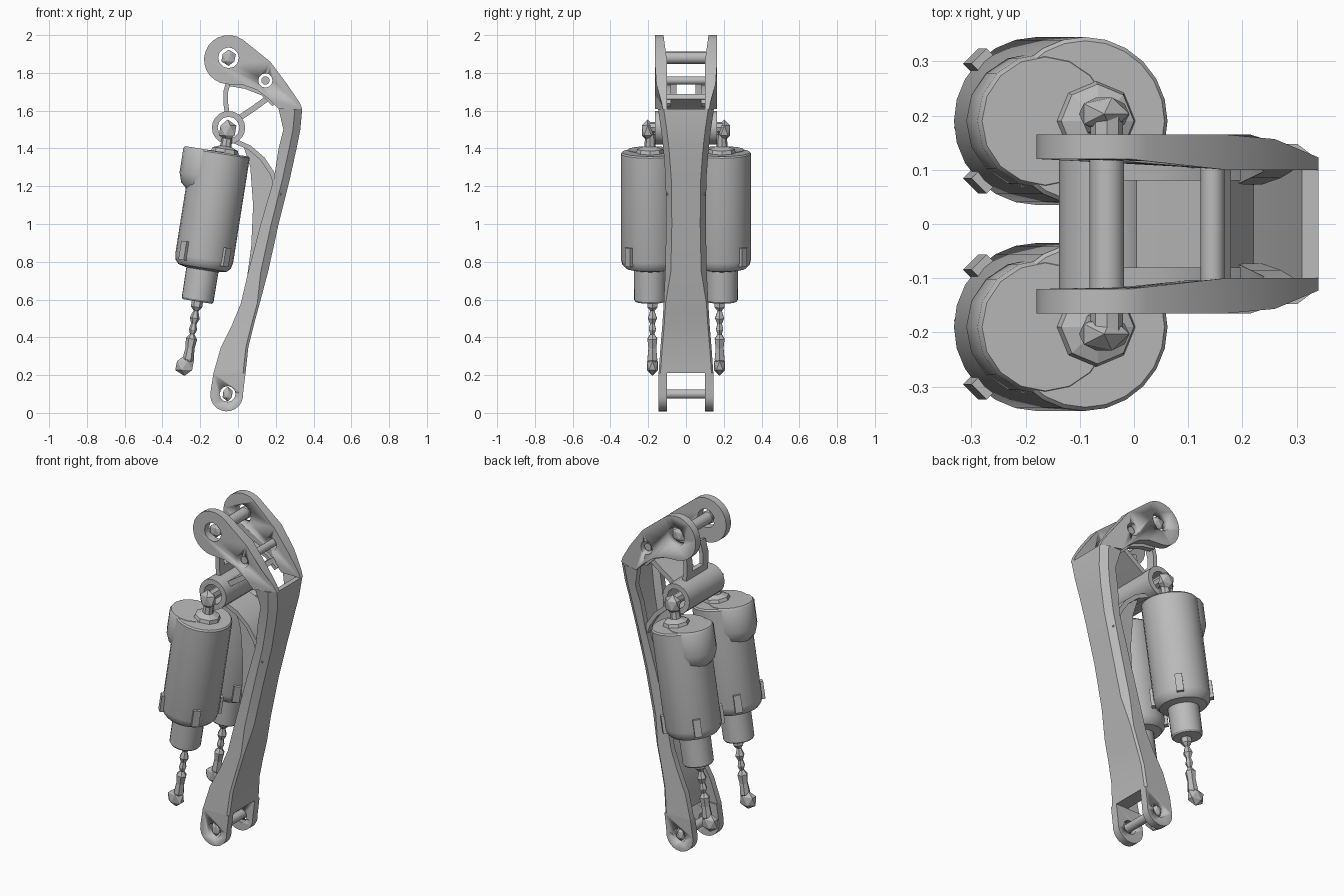
import bpy, bmesh, math
from mathutils import Matrix, Vector

cube = bpy.data.objects.get("Cube")
if cube:
    bpy.data.objects.remove(cube)

grey = bpy.data.materials.new("plain_grey")
grey.use_nodes = True
colour = (0.5, 0.5, 0.5, 1)
grey.diffuse_color = colour
grey.node_tree.nodes["Principled BSDF"].inputs["Base Color"].default_value = colour

TILT = 0.157


def finish(bm, name, smooth=True):
    bmesh.ops.recalc_face_normals(bm, faces=bm.faces[:])
    mesh = bpy.data.meshes.new(name)
    bm.to_mesh(mesh)
    bm.free()
    mesh.materials.append(grey)
    ob = bpy.data.objects.new(name, mesh)
    bpy.context.collection.objects.link(ob)
    if smooth:
        bpy.ops.object.select_all(action="DESELECT")
        ob.select_set(True)
        bpy.context.view_layer.objects.active = ob
        bpy.ops.object.shade_smooth_by_angle(angle=math.radians(32))
    return ob


def loft(rings, name, smooth=True):
    bm = bmesh.new()
    loops = [[bm.verts.new(p) for p in ring] for ring in rings]
    n = len(loops[0])
    for a, b in zip(loops, loops[1:]):
        for i in range(n):
            bm.faces.new((a[i], a[(i + 1) % n], b[(i + 1) % n], b[i]))
    bm.faces.new(loops[0])
    bm.faces.new(loops[-1])
    return finish(bm, name, smooth)


def prism(name, outline, inner, outer):
    """Side outline in x, z, given thickness by two functions of x and z."""
    return loft([[(x, f(x, z), z) for x, z in outline] for f in (inner, outer)], name)


def strip(name, path, width, y0, y1):
    """Bent flat bar that follows a side path."""
    left, right = [], []
    for i, p in enumerate(path):
        a, b = Vector(path[max(i - 1, 0)]), Vector(path[min(i + 1, len(path) - 1)])
        d = (b - a).normalized() * width / 2
        left.append((p[0] - d.y, p[1] + d.x))
        right.append((p[0] + d.y, p[1] - d.x))
    return prism(name, left + right[::-1], lambda x, z: y0, lambda x, z: y1)


def lathe(name, profile, sides, place, smooth=True):
    rings = []
    for r, z in profile:
        rings.append([place @ Vector((r * math.cos(t), r * math.sin(t), z))
                      for t in (math.tau * i / sides for i in range(sides))])
    return loft(rings, name, smooth)


def crossbar(name, x, z, r, half, sides=16):
    place = Matrix.Translation((x, 0, z)) @ Matrix.Rotation(math.pi / 2, 4, "X")
    return lathe(name, [(r, -half), (r, half)], sides, place)


def knob(name, centre, size):
    bm = bmesh.new()
    bmesh.ops.create_icosphere(bm, subdivisions=1, radius=1)
    bm.transform(Matrix.Translation(centre) @ Matrix.Diagonal((*size, 1)))
    return finish(bm, name, False)


def drill(ob, x, z, r):
    cutter = crossbar("hole_cutter", x, z, r, 0.4, 12)
    cutter.hide_render = True
    mod = ob.modifiers.new("hole", "BOOLEAN")
    mod.operation, mod.object, mod.solver = "DIFFERENCE", cutter, "EXACT"
    bpy.context.view_layer.objects.active = ob
    bpy.ops.object.modifier_apply(modifier=mod.name)
    bpy.data.objects.remove(cutter)


def arc(cx, cz, r, start, end, n):
    return [(cx + r * math.cos(math.radians(start + (end - start) * i / n)),
             cz + r * math.sin(math.radians(start + (end - start) * i / n)))
            for i in range(n + 1)]


# Channel shaped beam: height, inner edge, outer edge, half width, back thickness
stations = [
    (0.21, -0.13, 0.04, 0.145, 0.08), (0.35, -0.09, 0.055, 0.135, 0.08),
    (0.47, -0.03, 0.085, 0.125, 0.08), (0.58, 0.015, 0.115, 0.118, 0.07),
    (0.75, 0.055, 0.16, 0.11, 0.06), (1.0, 0.12, 0.215, 0.105, 0.05),
    (1.24, 0.19, 0.275, 0.108, 0.04), (1.4, 0.215, 0.31, 0.12, 0.04),
    (1.5, 0.24, 0.33, 0.132, 0.04), (1.61, 0.215, 0.34, 0.148, 0.03),
]
rings = []
for z, xl, xr, yo, t in stations:
    c = 0.03 if z > 0.6 else 0.01
    half = [(xl, yo - 0.035), (xl, yo), (xr - c * 1.3, yo), (xr, yo - c)]
    inner = (xr - t, yo - 0.035)
    ring = [inner] + half
    ring += [(x, -y) for x, y in ring[::-1]]
    rings.append([(x, y, z) for x, y in ring])
loft(rings, "beam")

# Fork plates at the top and lugs at the foot
top_outline = ([(0.215, 1.61), (0.34, 1.61), (0.325, 1.645), (0.26, 1.74), (0.17, 1.86)]
               + arc(-0.05, 1.87, 0.13, 55, 265, 14)
               + [(0.03, 1.735), (0.1, 1.71), (0.17, 1.655)])
foot_outline = [(0.04, 0.21)] + arc(-0.06, 0.095, 0.087, 5, -190, 12) + [(-0.13, 0.21)]
for side, s in (("left", 1), ("right", -1)):
    def fork_in(x, z, s=s):
        return s * (0.12 - 0.02 * min(1, max(0, x * 8)))

    def fork_out(x, z, s=s):
        return s * (0.165 - max(0, x - 0.24) * 0.42)

    plate = prism("fork_plate_" + side, top_outline, fork_in, fork_out)
    drill(plate, -0.05, 1.88, 0.055)
    drill(plate, 0.145, 1.76, 0.038)
    lug = prism("foot_lug_" + side, foot_outline,
                lambda x, z: s * 0.1, lambda x, z: s * 0.145)
    drill(lug, -0.055, 0.1, 0.042)
    knob("fork_bolt_" + side, (-0.05, s * 0.138, 1.88), (0.043, 0.02, 0.043))
    knob("foot_bolt_" + side, (-0.055, s * 0.125, 0.1), (0.03, 0.02, 0.04))

crossbar("fork_rod", -0.05, 1.88, 0.032, 0.14)
crossbar("spacer_rod", 0.145, 1.76, 0.022, 0.15)
crossbar("foot_rod", -0.055, 0.1, 0.025, 0.13)

# Inner web, struts and pivot hub
web = [(0.03, 1.41), (0.1, 1.375), (0.16, 1.3), (0.21, 1.2), (0.15, 0.97), (0.08, 0.7),
       (0.04, 0.66), (0.07, 0.88), (0.08, 1.1), (0.065, 1.3)]
prism("inner_web", web, lambda x, z: -0.07, lambda x, z: 0.07)
strip("lower_strut", [(-0.02, 1.44), (0.06, 1.405), (0.13, 1.345), (0.18, 1.27), (0.22, 1.15)],
      0.025, -0.1, 0.1)
strip("diagonal_strut", [(-0.01, 1.55), (0.08, 1.61), (0.17, 1.675)], 0.03, -0.105, 0.105)
strip("hub_neck", [(-0.055, 1.57), (-0.065, 1.64)], 0.025, -0.1, 0.1)
for s in (1, -1):
    strip("neck_prong", [(-0.065, 1.63), (-0.065, 1.7), (-0.045, 1.77)], 0.025,
          s * 0.05, s * 0.1)
    strip("prong_brace", [(-0.045, 1.74), (0.04, 1.725), (0.13, 1.69), (0.19, 1.63)], 0.02,
          s * 0.08, s * 0.115)
hub = crossbar("pivot_hub", -0.05, 1.51, 0.088, 0.165, 20)
drill(hub, -0.05, 1.51, 0.058)
crossbar("hub_pin", -0.05, 1.51, 0.03, 0.2, 8)

# Two tilted actuators with rod ends
body = [(0.148, 0), (0.155, -0.008), (0.155, -0.57), (0.148, -0.6), (0.13, -0.62),
        (0.086, -0.63), (0.085, -0.79), (0.078, -0.8)]
pod = [(0.118, 0.002), (0.125, -0.01), (0.125, -0.14), (0.108, -0.19), (0.07, -0.225)]
piston = [(0.03, -0.79), (0.03, -0.83), (0.013, -0.85), (0.027, -0.89), (0.014, -0.92),
          (0.022, -0.95), (0.012, -0.975), (0.03, -1.0), (0.024, -1.05), (0.03, -1.11),
          (0.018, -1.13)]
collar = [(0.075, -0.005), (0.068, 0.02), (0.03, 0.035), (0.026, 0.1)]
for side, s in (("left", 1), ("right", -1)):
    place = Matrix.Translation((-0.09, s * 0.19, 1.38)) @ Matrix.Rotation(TILT, 4, "Y")
    lathe("actuator_body_" + side, body, 24, place)
    lathe("actuator_pod_" + side, pod, 16, place @ Matrix.Translation((-0.075, 0, 0)))
    lathe("piston_" + side, piston, 6, place @ Matrix.Translation((0, -s * 0.012, 0)), False)
    lathe("top_collar_" + side, collar, 8, place @ Matrix.Translation((0.02, 0.0, 0)), False)
    knob("top_joint_" + side, (-0.055, s * 0.203, 1.495), (0.052, 0.036, 0.058))
    knob("rod_end_" + side, (-0.283, s * 0.178, 0.25), (0.055, 0.034, 0.054))
    # Clamp tabs round the lower rim
    for k in range(4):
        turn = Matrix.Rotation(math.radians(45 + 90 * k), 4, "Z")
        bm = bmesh.new()
        bmesh.ops.create_cube(bm, size=1)
        bm.transform(place @ turn @ Matrix.Translation((0.152, 0, -0.545))
                     @ Matrix.Diagonal((0.035, 0.04, 0.1, 1)))
        finish(bm, "clamp_tab_" + side, False)
